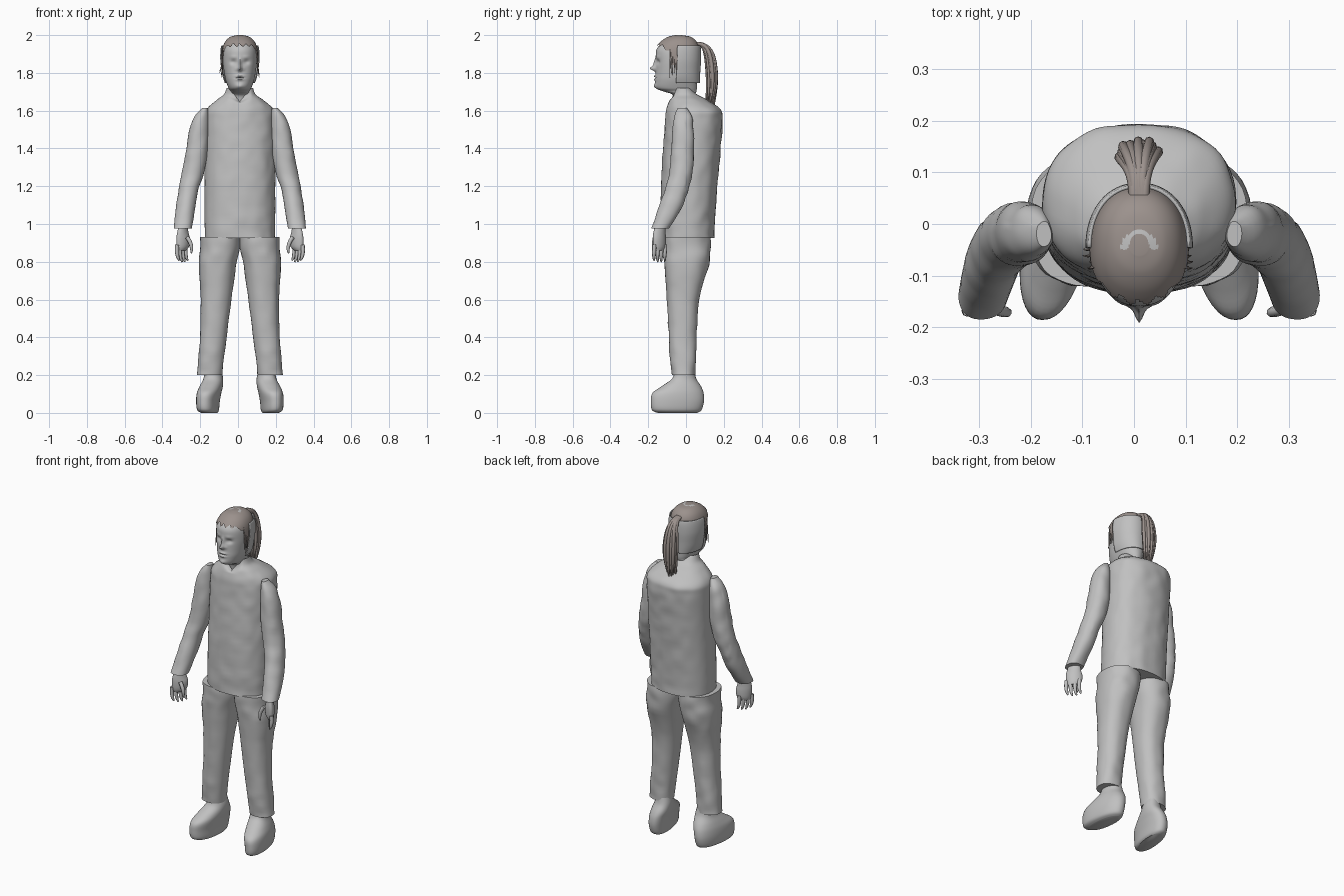
import bpy, bmesh, math, random
from mathutils import Vector, noise

if "Cube" in bpy.data.objects:
    bpy.data.objects.remove(bpy.data.objects["Cube"], do_unlink=True)

random.seed(4)
MID = 0.01  # plane of symmetry of the figure


def material(name, color):
    mat = bpy.data.materials.new(name)
    mat.use_nodes = True
    mat.diffuse_color = (*color, 1)
    mat.node_tree.nodes["Principled BSDF"].inputs["Base Color"].default_value = (*color, 1)
    return mat


GREY = material("pale grey", (0.53, 0.53, 0.53))
BROWN = material("ash brown", (0.33, 0.285, 0.265))


def smooth_rows(rows, steps):
    """Catmull-Rom interpolation through the section rows."""
    out = []
    for i in range(len(rows) - 1):
        p0, p1, p2, p3 = (rows[max(0, min(len(rows) - 1, i + k))] for k in (-1, 0, 1, 2))
        for s in range(steps):
            t = s / steps
            out.append([b + t * ((c - a) / 2 + t * ((2 * a - 5 * b + 4 * c - d) / 2
                        + t * (3 * b - a - 3 * c + d) / 2))
                        for a, b, c, d in zip(p0, p1, p2, p3)])
    return out + [list(rows[-1])]


def loft(name, rows, side=1, power=2.0, count=40, steps=5, mat=GREY,
         deform=None, keep=None, caps=(True, True)):
    """Skin rounded sections given as (x low, x high, y low, y high, z)."""
    bm = bmesh.new()
    rings = []
    for x0, x1, y0, y1, z in smooth_rows(rows, steps):
        ring = []
        for k in range(count):
            a = math.tau * k / count
            c, s = math.cos(a), math.sin(a)
            c = math.copysign(abs(c) ** (2 / power), c)
            s = math.copysign(abs(s) ** (2 / power), s)
            p = Vector(((x0 + x1) / 2 + c * (x1 - x0) / 2, (y0 + y1) / 2 + s * (y1 - y0) / 2, z))
            if deform:
                p = deform(p)
            ring.append(bm.verts.new((MID + side * p.x, p.y, p.z)))
        rings.append(ring)
    for low, high in zip(rings, rings[1:]):
        for k in range(count):
            j = (k + 1) % count
            bm.faces.new((low[k], low[j], high[j], high[k]))
    if caps[0]:
        bm.faces.new(rings[0][::-1])
    if caps[1]:
        bm.faces.new(rings[-1])
    if keep:
        bad = [f for f in bm.faces if not keep(f.calc_center_median())]
        bmesh.ops.delete(bm, geom=bad, context="FACES")
    bmesh.ops.recalc_face_normals(bm, faces=bm.faces)
    mesh = bpy.data.meshes.new(name)
    bm.to_mesh(mesh)
    bm.free()
    mesh.materials.append(mat)
    obj = bpy.data.objects.new(name, mesh)
    bpy.context.collection.objects.link(obj)
    bpy.ops.object.select_all(action="DESELECT")
    bpy.context.view_layer.objects.active = obj
    obj.select_set(True)
    bpy.ops.object.shade_smooth_by_angle(angle=math.radians(45))
    return obj


def strands(name, paths, radius, mat):
    """One curve object holding many tapered locks."""
    curve = bpy.data.curves.new(name, "CURVE")
    curve.dimensions = "3D"
    curve.bevel_depth = radius
    curve.bevel_resolution = 2
    curve.use_fill_caps = True
    curve.resolution_u = 6
    for path in paths:
        spline = curve.splines.new("NURBS")
        spline.points.add(len(path) - 1)
        spline.use_endpoint_u = True
        for i, (point, co) in enumerate(zip(spline.points, path)):
            point.co = (*co, 1)
            point.radius = 1 if i < len(path) - 1 else 0.35
    curve.materials.append(mat)
    bpy.context.collection.objects.link(bpy.data.objects.new(name, curve))


def wrinkle(p):
    """Soft cloth unevenness."""
    n = noise.noise(p * 16) * 0.005
    return p + Vector((n * 0.5, n if p.y > 0 else -n, 0))


# Top garment, with an open collar notched at the throat
def torso_shape(p):
    q = wrinkle(p)
    if p.y < -0.02 and p.z > 1.64:
        q.z -= 0.9 * (p.z - 1.64) * max(0, 1 - abs(p.x) / 0.06)
    return q


torso = [(.185, -.135, .15, .925), (.187, -.135, .155, 1.05), (.187, -.13, .17, 1.25),
         (.187, -.12, .185, 1.42), (.187, -.11, .193, 1.55), (.178, -.105, .185, 1.605),
         (.125, -.09, .115, 1.655), (.085, -.075, .06, 1.685), (.07, -.07, .025, 1.72)]
loft("torso", [(-w, w, *r) for w, *r in torso], power=2.3, count=72, steps=7,
     deform=torso_shape, caps=(True, False))

# Limbs, measured outward from the plane of symmetry
leg = [(0, .21, -.12, .13, .93), (0, .21, -.12, .13, .87), (.02, .218, -.115, .12, .78),
       (.045, .207, -.1, .07, .6), (.07, .212, -.09, .055, .4), (.083, .22, -.085, .052, .3),
       (.093, .228, -.075, .05, .2)]
arm = [(.17, .2, -.045, .005, 1.615), (.165, .24, -.06, .028, 1.57), (.165, .268, -.07, .04, 1.5),
       (.17, .287, -.08, .042, 1.38), (.19, .307, -.088, .034, 1.27), (.22, .325, -.112, .012, 1.18),
       (.237, .34, -.147, -.025, 1.08), (.255, .35, -.185, -.09, .975)]
palm = [(.275, .33, -.17, -.1, .99), (.265, .34, -.18, -.1, .95), (.255, .345, -.183, -.097, .92),
        (.262, .342, -.18, -.1, .88), (.285, .335, -.17, -.115, .86)]
foot = [(.12, .2, -.15, .06, 0), (.112, .22, -.18, .082, .015), (.108, .226, -.186, .095, .06),
        (.1, .223, -.178, .093, .105), (.093, .212, -.13, .08, .14),
        (.092, .195, -.075, .055, .18), (.1, .19, -.06, .045, .22)]


def toe_out(p):
    return Vector((p.x - 0.13 * (p.y + 0.03), p.y, p.z))


def tilt_palm(p):
    """Narrow the palm across one diagonal so the hand is turned."""
    u = (p.x - 0.3) + (p.y + 0.14)
    return p - Vector((1, 1, 0)) * u * 0.22


for label, side in (("left", 1), ("right", -1)):
    loft(label + "_leg", leg, side, 2.3, deform=wrinkle)
    loft(label + "_sleeve", arm, side, 2.1, deform=wrinkle)
    loft(label + "_hand", palm, side, 2.2, 24, 3, deform=tilt_palm)
    loft(label + "_foot", foot, side, 2.2, deform=toe_out)
    # Four curled fingers in a row, then the thumb
    fingers = []
    for i in range(4):
        x, y = 0.332 - 0.015 * i, -0.168 + 0.019 * i
        tip = 0.795 + 0.008 * abs(i - 1.5)
        fingers.append([(MID + side * (x + dx), y + dy, z) for dx, dy, z in
                        ((0, 0, .89), (.004, 0, .85), (0, -.004, .825), (-.012, 0, tip))])
    fingers.append([(MID + side * x, y, z) for x, y, z in
                    ((.28, -.165, .93), (.256, -.172, .9), (.252, -.172, .87), (.258, -.17, .845))])
    strands(label + "_fingers", fingers, 0.011, GREY)

# Head and neck, with the features sculpted into the front
head = [(.058, -.06, .052, 1.61), (.056, -.068, .05, 1.68), (.05, -.12, .055, 1.702),
        (.06, -.158, .058, 1.72), (.075, -.163, .06, 1.76), (.083, -.16, .062, 1.8),
        (.09, -.158, .066, 1.86), (.087, -.157, .064, 1.92), (.072, -.128, .05, 1.96),
        (.045, -.09, .02, 1.985), (.012, -.055, -.025, 1.994)]
# Each feature: x, z, width, height, push along y
features = [(0, 1.823, .011, .012, -.03), (0, 1.85, .008, .025, -.014),
            (.034, 1.857, .017, .011, .012), (-.034, 1.857, .017, .011, .012),
            (.034, 1.884, .02, .007, -.004), (-.034, 1.884, .02, .007, -.004),
            (0, 1.782, .02, .006, -.009), (0, 1.774, .022, .003, .006),
            (0, 1.765, .017, .006, -.008), (0, 1.73, .02, .012, -.008),
            (.02, 1.82, .008, .008, -.004), (-.02, 1.82, .008, .008, -.004)]


def face_shape(p):
    if p.y > -0.08 or p.z < 1.71:
        return p
    push = sum(d * math.exp(-((p.x - x) / w) ** 2 - ((p.z - z) / h) ** 2)
               for x, z, w, h, d in features)
    return p + Vector((0, push, 0))


def grown_head(d):
    return [(-w - d, w + d, a - d, b + d, z + d * 0.9) for w, a, b, z in head]


loft("head", grown_head(0), power=2.15, count=112, steps=8, deform=face_shape)

# Eyes set in the sockets
for label, side in (("left", 1), ("right", -1)):
    bpy.ops.mesh.primitive_uv_sphere_add(segments=20, ring_count=12, radius=0.012,
                                         location=(MID + side * 0.034, -0.128, 1.857))
    eye = bpy.context.object
    eye.name = label + "_eye"
    eye.scale = (1.1, 0.8, 0.6)
    eye.data.materials.append(GREY)
    bpy.ops.object.shade_smooth()


# Hair cap: crown plus short sideburns
def hair_area(c):
    if c.y < -0.05:
        edge = 1.945 - 0.75 * max(0, c.y + 0.13)
        if c.y > -0.078:
            edge = 1.84
        return c.z > edge + 0.006 * math.sin(c.x * 190)
    return c.z > 1.915


hair = loft("hair_cap", grown_head(.006), power=2.15, count=96, steps=8, mat=BROWN, keep=hair_area)
hair.data.materials.append(GREY)
for face in hair.data.polygons:  # bare crescent on the crown
    dx, dy = face.center.x - MID, face.center.y + 0.05
    if 0.022 < math.hypot(dx, dy) < 0.037 and dy > 0 and face.center.z > 1.9:
        face.material_index = 1


# Band wrapped around the back and sides of the head
def band_area(c):
    return c.y > -0.05 and 1.745 < c.z < 1.945


band = loft("back_of_head_band", grown_head(.014), power=2.15, count=96, steps=8, keep=band_area)
solid = band.modifiers.new("thickness", "SOLIDIFY")
solid.thickness = 0.006

# Ponytail fanning out from a narrow gather
locks = []
for i in range(26):
    a = i * 2.4
    r = math.sqrt((i + 0.5) / 26)
    f, g = 0.038 * r * math.cos(a), 0.026 * r * math.sin(a)
    end = 1.63 + random.uniform(-0.01, 0.035)
    locks.append([(MID + f * k, y + g * m, z) for k, m, y, z in
                  ((.3, .1, .05, 1.955), (.3, .3, .09, 1.955), (.7, .8, .122, 1.92),
                   (1.1, 1, .135, 1.84), (1.1, 1, .142, 1.74), (.7, .9, .128, end))])
strands("ponytail", locks, 0.01, BROWN)

# Loose wisps beside the face
wisps = []
for side in (1, -1):
    for i in range(4):
        y = -0.085 + 0.012 * i
        wisps.append([(MID + side * x, y + dy, z) for x, dy, z in
                      ((.085, 0, 1.93), (.097, .004, 1.88), (.092, -.004, 1.83),
                       (.1 + random.uniform(-.01, .01), 0, 1.775 + 0.012 * i))])
strands("side_wisps", wisps, 0.0035, BROWN)
